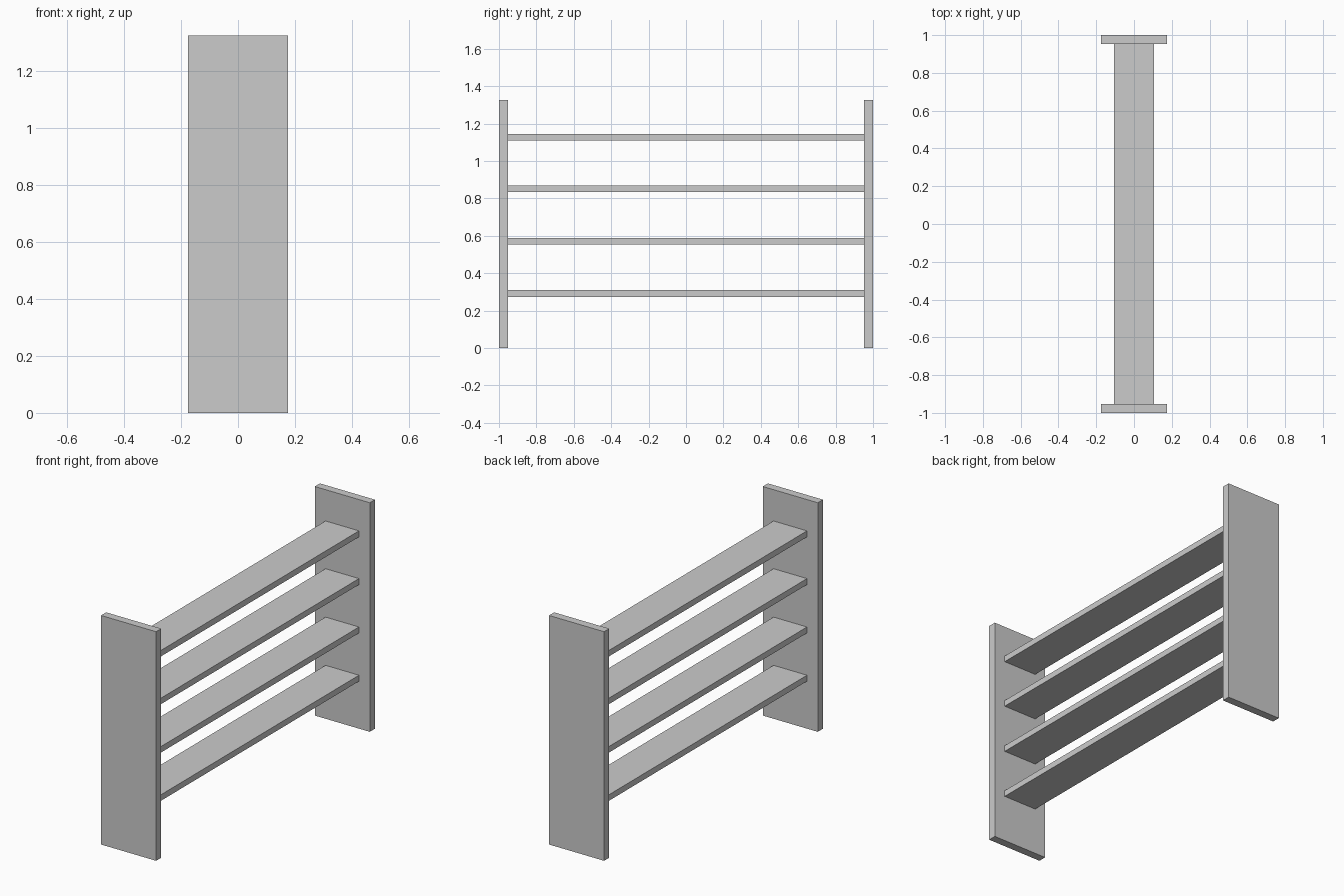
import bpy

if "Cube" in bpy.data.objects:
    bpy.data.objects.remove(bpy.data.objects["Cube"])


def box(name, x, y, z):
    """Box spanning the given (min, max) ranges."""
    bpy.ops.mesh.primitive_cube_add(size=1)
    ob = bpy.context.object
    ob.name = name
    for i, (a, b) in enumerate((x, y, z)):
        ob.location[i] = (a + b) / 2
        ob.scale[i] = b - a
    bpy.ops.object.transform_apply(location=False, rotation=False, scale=True)
    return ob


HALF_W, INNER, HEIGHT = 0.176, 0.953, 1.325

# upright end panels
box("front_end_panel", (-HALF_W, HALF_W), (-1, -INNER), (0, HEIGHT))
box("back_end_panel", (-HALF_W, HALF_W), (INNER, 1), (0, HEIGHT))

# four narrow shelves spanning between the panels
for i, top in enumerate((0.309, 0.588, 0.868, 1.144)):
    box(f"shelf_{i + 1}", (-0.107, 0.107), (-INNER, INNER), (top - 0.035, top))
